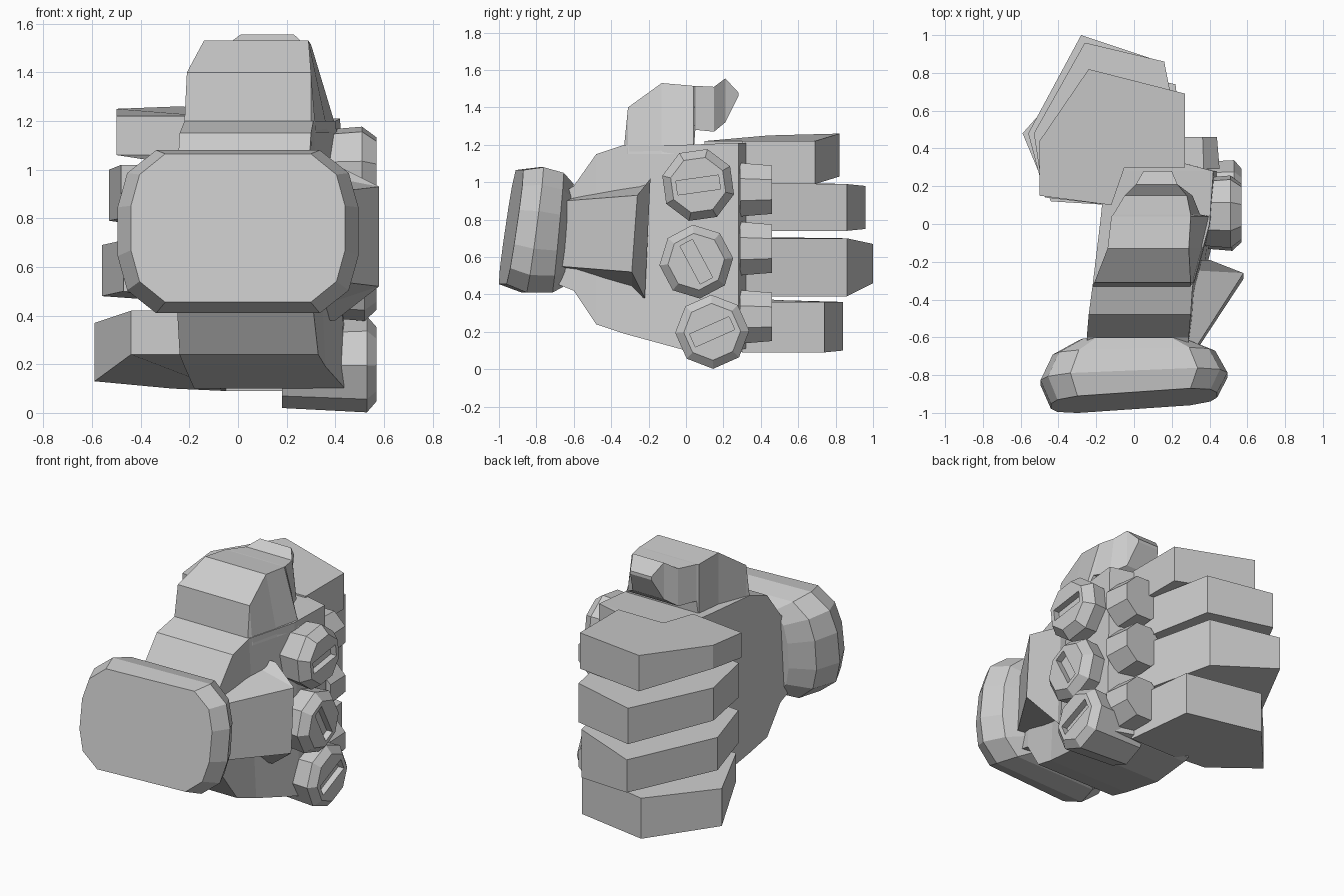
import bpy, bmesh
from math import sin, cos, pi, radians


def loft(name, rings):
    """Skin a list of equal-length point rings and cap both ends."""
    bm = bmesh.new()
    vs = [[bm.verts.new(p) for p in r] for r in rings]
    n = len(vs[0])
    for a, b in zip(vs, vs[1:]):
        for i in range(n):
            j = (i + 1) % n
            bm.faces.new((a[i], a[j], b[j], b[i]))
    bm.faces.new(vs[0][::-1])
    bm.faces.new(vs[-1])
    bmesh.ops.recalc_face_normals(bm, faces=bm.faces)
    me = bpy.data.meshes.new(name)
    bm.to_mesh(me)
    bm.free()
    ob = bpy.data.objects.new(name, me)
    bpy.context.collection.objects.link(ob)
    return ob


def box_ring(y, z0, z1, x0, x1, flare=0.0):
    """Box section across y; flare widens the lower right corner."""
    return [(x0, y, z0), (x1 + flare, y, z0), (x1, y, z1), (x0, y, z1)]


# Palm: box sections along y
loft("palm", [box_ring(*s) for s in [
    (-0.70, 0.46, 0.92, -0.25, 0.28),
    (-0.60, 0.42, 0.98, -0.25, 0.29, 0.02),
    (-0.48, 0.24, 1.15, -0.24, 0.30, 0.03),
    (-0.33, 0.19, 1.20, -0.22, 0.31, 0.05),
    (0.00, 0.10, 1.20, -0.18, 0.40, 0.04),
    (0.28, 0.10, 1.21, -0.15, 0.42, 0.02),
    (0.32, 0.11, 1.21, -0.15, 0.27)]])

# Thumb: rises from the palm and hooks forward
loft("thumb", [box_ring(*s) for s in [
    (-0.33, 1.15, 1.20, -0.22, 0.30),
    (-0.31, 1.15, 1.40, -0.21, 0.30, 0.02),
    (-0.13, 1.15, 1.53, -0.14, 0.29, 0.08),
    (0.04, 1.15, 1.515, -0.12, 0.30, 0.11),
    (0.05, 1.28, 1.515, -0.11, 0.30, 0.05),
    (0.15, 1.27, 1.51, -0.05, 0.28, 0.03),
    (0.21, 1.32, 1.555, 0.01, 0.23),
    (0.28, 1.46, 1.48, 0.05, 0.20)]])

# Wrist cuff: rounded-rectangle sections, leaning with height
CORNER = [(1, 0.3), (0.92, 0.72), (0.68, 1)]
QUARTERS = (CORNER + [(-x, z) for x, z in CORNER[::-1]]
            + [(-x, -z) for x, z in CORNER] + [(x, -z) for x, z in CORNER[::-1]])


def cuff_ring(y, hw, hh, zc, lean_z, lean_x):
    return [(u * hw, y + lean_z * v + lean_x * u, zc + v * hh) for u, v in QUARTERS]


loft("wrist_cuff", [cuff_ring(*r) for r in [
    (-0.62, 0.29, 0.27, 0.72, 0.02, 0.00),
    (-0.69, 0.43, 0.32, 0.73, 0.03, 0.01),
    (-0.82, 0.495, 0.335, 0.745, 0.045, 0.02),
    (-0.935, 0.44, 0.305, 0.76, 0.045, 0.03)]])

# Flared plate on the back of the hand
loft("hand_plate", [
    [(0.22, -0.68, 0.54), (0.33, -0.67, 0.55), (0.33, -0.65, 0.90), (0.22, -0.66, 0.91)],
    [(0.22, -0.29, 0.40), (0.58, -0.29, 0.52), (0.58, -0.26, 0.93), (0.22, -0.24, 1.00)],
    [(0.22, -0.22, 0.38), (0.40, -0.22, 0.38), (0.40, -0.19, 1.02), (0.22, -0.19, 1.02)]])

# Curled fingers: knuckle, peak, outer and tip corners, then their low/high z
FINGERS = {
    "index_finger": ((0.27, 0.69), (-0.24, 0.82), (-0.50, 0.44), (-0.50, 0.15),
                     (0.99, 1.22), (1.03, 1.26), (1.10, 1.25), (1.06, 1.22)),
    "middle_finger": ((0.16, 0.86), (-0.26, 0.96), (-0.53, 0.48), (-0.48, 0.15),
                      (0.74, 0.99), (0.75, 0.98), (0.79, 1.00), (0.80, 1.02)),
    "ring_finger": ((0.14, 0.86), (-0.28, 1.00), (-0.56, 0.48), (-0.47, 0.14),
                    (0.39, 0.70), (0.46, 0.67), (0.48, 0.69), (0.50, 0.71)),
    "little_finger": ((0.22, 0.74), (-0.27, 0.84), (-0.59, 0.48), (-0.44, 0.12),
                      (0.09, 0.36), (0.10, 0.36), (0.13, 0.37), (0.24, 0.42)),
}
for name, (knuckle, peak, outer, tip, zr, zp, zo, zt) in FINGERS.items():
    plan = [((0.27, 0.30), zr), (knuckle, zr), (peak, zp), (outer, zo),
            (tip, zt), ((-0.12, 0.10), zt), ((-0.05, 0.30), zr)]
    loft(name, [[(*p, z[k]) for p, z in plan] for k in (0, 1)])

# Finger knuckles: short octagonal barrels along y
for i, z in enumerate((0.96, 0.645, 0.28)):
    loft(f"knuckle_{i + 1}", [
        [(0.31 + r * cos(a), y, z + r * sin(a)) for a in
         (pi / 8 + k * pi / 4 for k in range(8))]
        for y, r in ((0.29, 0.155), (0.46, 0.14))])

# Slotted octagonal bolts on the back of the hand
for i, (y, z, turn, x0, rim) in enumerate(((0.065, 0.985, 8, 0.30, 0.51),
                                           (0.055, 0.575, -62, 0.30, 0.52),
                                           (0.14, 0.20, 24, 0.18, 0.53))):
    t = radians(turn)
    bolt = loft(f"bolt_{i + 1}", [
        [(x, y + r * cos(t + pi / 8 + k * pi / 4), z + r * sin(t + pi / 8 + k * pi / 4))
         for k in range(8)]
        for x, r in ((x0, 0.18), (rim, 0.198), (0.57, 0.152))])
    bpy.ops.mesh.primitive_cube_add(size=1, location=(0.58, y, z), rotation=(t, 0, 0))
    cutter = bpy.context.object
    cutter.name = f"slot_cutter_{i + 1}"
    cutter.scale = (0.10, 0.23, 0.075)
    cutter.hide_render = True
    cutter.display_type = 'WIRE'
    mod = bolt.modifiers.new("slot", 'BOOLEAN')
    mod.operation = 'DIFFERENCE'
    mod.solver = 'EXACT'
    mod.object = cutter
